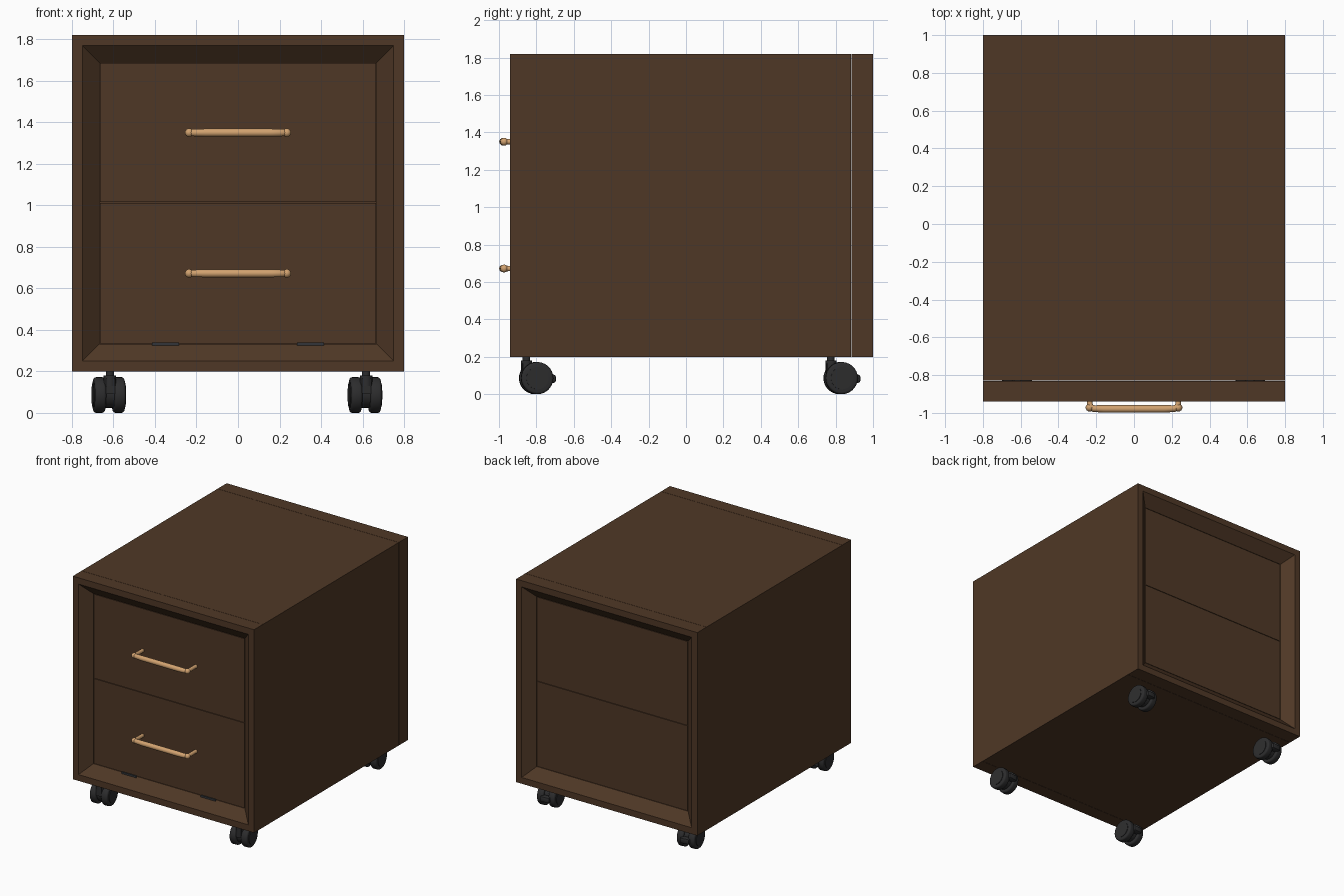
import bpy, bmesh, math
from mathutils import Matrix, Vector

if "Cube" in bpy.data.objects:
    bpy.data.objects.remove(bpy.data.objects["Cube"])


def material(name, rgb):
    m = bpy.data.materials.new(name)
    m.diffuse_color = (*rgb, 1)
    m.use_nodes = True
    m.node_tree.nodes["Principled BSDF"].inputs["Base Color"].default_value = m.diffuse_color
    return m


WOOD = material("dark_wood", (0.078, 0.039, 0.019))
BRASS = material("warm_brass", (0.64, 0.36, 0.16))
RUBBER = material("black_plastic", (0.026, 0.026, 0.027))
SLATE = material("slate_grey", (0.032, 0.036, 0.042))


def to_object(name, bm, mat, smooth=False):
    bmesh.ops.recalc_face_normals(bm, faces=bm.faces)
    me = bpy.data.meshes.new(name)
    bm.to_mesh(me)
    bm.free()
    me.materials.append(mat)
    ob = bpy.data.objects.new(name, me)
    bpy.context.collection.objects.link(ob)
    if smooth:
        shade(ob)
    return ob


def shade(ob):
    bpy.ops.object.select_all(action='DESELECT')
    ob.select_set(True)
    bpy.context.view_layer.objects.active = ob
    bpy.ops.object.shade_smooth_by_angle(angle=math.radians(40))


def add_box(bm, lo, hi):
    lo, hi = Vector(lo), Vector(hi)
    mat = Matrix.Translation((lo + hi) / 2) @ Matrix.Diagonal((*(hi - lo), 1))
    return bmesh.ops.create_cube(bm, size=1, matrix=mat)["verts"]


def box(name, lo, hi, mat):
    bm = bmesh.new()
    add_box(bm, lo, hi)
    return to_object(name, bm, mat)


def add_disc(bm, center, r, length, axis, segs=28, bevel=0.0):
    rot = Matrix.Rotation(math.pi / 2, 4, 'Y') if axis == 'X' else Matrix()
    res = bmesh.ops.create_cone(bm, cap_ends=True, segments=segs, radius1=r, radius2=r,
                                depth=length, matrix=Matrix.Translation(center) @ rot)
    if bevel:
        faces = {f for v in res["verts"] for f in v.link_faces if len(f.verts) > 4}
        edges = list({e for f in faces for e in f.edges})
        bmesh.ops.bevel(bm, geom=edges, offset=bevel, segments=3, profile=0.5, affect='EDGES')


def frame(name, profile):
    """Sweep an (inset, y) profile round the cabinet's rectangular outline."""
    bm = bmesh.new()
    loops = [[bm.verts.new((sx * (0.8 - i), y, 1.01 + sz * (0.81 - i)))
              for sx, sz in ((-1, -1), (1, -1), (1, 1), (-1, 1))] for i, y in profile]
    for a, b in zip(loops, loops[1:] + loops[:1]):
        for k in range(4):
            n = (k + 1) % 4
            bm.faces.new((a[k], a[n], b[n], b[k]))
    return to_object(name, bm, WOOD)


# cabinet carcass with chamfered frames at front and back
box("cabinet_body", (-0.8, -0.828, 0.2), (0.8, 0.883, 1.82), WOOD)
frame("front_frame", [(0, -0.83), (0, -0.94), (0.05, -0.94), (0.132, -0.868), (0.132, -0.83)])
frame("back_frame", [(0, 0.885), (0, 1.0), (0.05, 1.0), (0.132, 0.928), (0.132, 0.885)])

# drawer fronts and matching back panels
for label, z0, z1 in (("lower", 0.335, 1.012), ("upper", 1.016, 1.685)):
    box(label + "_drawer_front", (-0.665, -0.868, z0), (0.665, -0.83, z1), WOOD)
    box(label + "_back_panel", (-0.665, 0.885, z0), (0.665, 0.928, z1), WOOD)

# small dark runner tabs under the lower drawer
for s in (-1, 1):
    box("drawer_tab", (s * 0.35 - 0.065, -0.877, 0.324), (s * 0.35 + 0.065, -0.866, 0.338), SLATE)


def handle(name, z):
    cu = bpy.data.curves.new(name, 'CURVE')
    cu.dimensions = '3D'
    cu.bevel_depth = 0.02
    cu.bevel_resolution = 3
    cu.use_fill_caps = True
    half = [(0.235, -0.865, 0.75), (0.235, -0.95, 0.75), (0.231, -0.967, 0.85),
            (0.215, -0.977, 0.9), (0.16, -0.979, 1.0)]
    pts = half + [(-x, y, r) for x, y, r in reversed(half)]
    sp = cu.splines.new('POLY')
    sp.points.add(len(pts) - 1)
    for p, (x, y, r) in zip(sp.points, pts):
        p.co = (x, y, z, 1)
        p.radius = r
    cu.materials.append(BRASS)
    ob = bpy.data.objects.new(name, cu)
    bpy.context.collection.objects.link(ob)
    bpy.ops.object.select_all(action='DESELECT')
    ob.select_set(True)
    bpy.context.view_layer.objects.active = ob
    bpy.ops.object.convert(target='MESH')
    shade(bpy.context.view_layer.objects.active)
    # rounded knuckles at the bar ends
    bm = bmesh.new()
    for s in (-1, 1):
        bmesh.ops.create_uvsphere(bm, u_segments=14, v_segments=8, radius=0.021,
                                  matrix=Matrix.Translation((s * 0.235, -0.972, z)))
    to_object(name + "_knuckles", bm, BRASS, True)


handle("lower_handle", 0.672)
handle("upper_handle", 1.35)


def caster(name, x, y):
    """Twin-wheel caster, origin on its stem axis."""
    bm = bmesh.new()
    for s in (-1, 1):
        add_disc(bm, (s * 0.047, 0.052, 0.086), 0.086, 0.054, 'X', 28, 0.012)
        add_disc(bm, (s * 0.072, 0.052, 0.086), 0.06, 0.012, 'X', 24)
    add_disc(bm, (0, 0.052, 0.092), 0.068, 0.05, 'X', 24)            # hub and hood
    add_box(bm, (-0.022, -0.025, 0.09), (0.022, 0.06, 0.165))        # stem housing
    add_disc(bm, (0, 0, 0.155), 0.03, 0.05, 'Z', 18)
    add_disc(bm, (0, 0, 0.18), 0.02, 0.05, 'Z', 18)
    lever = add_box(bm, (-0.04, 0.10, 0.06), (0.04, 0.155, 0.105))   # brake lever
    edges = list({e for v in lever for e in v.link_edges})
    bmesh.ops.bevel(bm, geom=edges, offset=0.012, segments=2, profile=0.5, affect='EDGES')
    bmesh.ops.transform(bm, verts=bm.verts,
                        matrix=Matrix.Translation((x, y, 0)) @ Matrix.Rotation(math.radians(6), 4, 'Z'))
    to_object(name, bm, RUBBER, True)


for label, y in (("front", -0.853), ("back", 0.775)):
    caster(label + "_left_caster", -0.617, y)
    caster(label + "_right_caster", 0.617, y)
